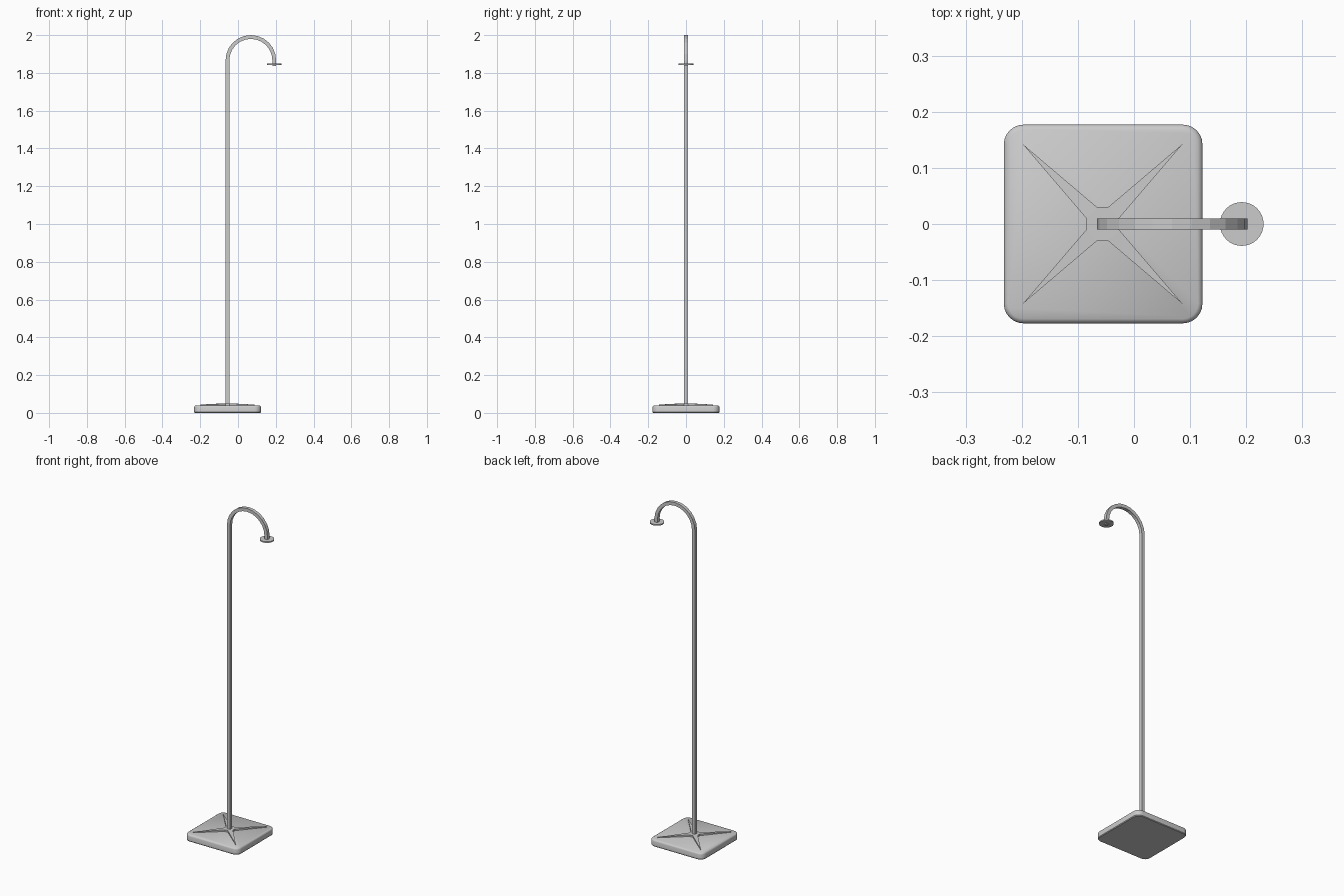
import bpy, bmesh, math
from mathutils import Vector

if "Cube" in bpy.data.objects:
    bpy.data.objects.remove(bpy.data.objects["Cube"])

CX = -0.055          # pole / base centre in x


def finish(name, bm, smooth=None):
    bmesh.ops.recalc_face_normals(bm, faces=bm.faces[:])
    me = bpy.data.meshes.new(name)
    bm.to_mesh(me)
    bm.free()
    ob = bpy.data.objects.new(name, me)
    bpy.context.collection.objects.link(ob)
    if smooth:
        bpy.ops.object.select_all(action='DESELECT')
        ob.select_set(True)
        bpy.context.view_layer.objects.active = ob
        bpy.ops.object.shade_smooth_by_angle(angle=math.radians(smooth))
    return ob


def loft(name, rings, smooth=None):
    """Skin a list of equal-length rings and cap both ends."""
    bm = bmesh.new()
    vs = [[bm.verts.new(p) for p in r] for r in rings]
    n = len(vs[0])
    for a, b in zip(vs, vs[1:]):
        for i in range(n):
            j = (i + 1) % n
            bm.faces.new((a[i], a[j], b[j], b[i]))
    bm.faces.new(vs[0])
    bm.faces.new(vs[-1])
    return finish(name, bm, smooth)


def rounded_square(half, radius, z, seg=6):
    pts = []
    for k, (sx, sy) in enumerate(((1, 1), (-1, 1), (-1, -1), (1, -1))):
        for i in range(seg + 1):
            a = math.pi / 2 * (k + i / seg)
            pts.append((CX + sx * (half - radius) + radius * math.cos(a),
                        sy * (half - radius) + radius * math.sin(a), z))
    return pts


# Base slab with rounded corners and softened edges
profile = [(0.174, 0.0), (0.177, 0.004), (0.177, 0.031),
           (0.175, 0.036), (0.169, 0.040)]
loft("base", [rounded_square(h, 0.035 - (0.177 - h), z) for h, z in profile], 35)

# Star-shaped foot: small raised cross with four tapering spikes
bm = bmesh.new()
outline = []
for sx, sy in ((1, 1), (-1, 1), (-1, -1), (1, -1)):
    trio = [(0.029, 0.010, 0.050), (0.143, 0.143, 0.044), (0.010, 0.030, 0.050)]
    if sx * sy < 0:
        trio.reverse()
    outline += [(CX - 0.001 + sx * x, sy * y, z) for x, y, z in trio]
top = [bm.verts.new(p) for p in outline]
low = [bm.verts.new((x, y, 0.037)) for x, y, z in outline]
n = len(top)
for i in range(n):
    j = (i + 1) % n
    bm.faces.new((low[i], low[j], top[j], top[i]))
for k in range(4):
    bm.faces.new(top[3 * k:3 * k + 3])
bm.faces.new([v for i, v in enumerate(top) if i % 3 != 1])
finish("foot_star", bm)

# Square tube: straight pole, half-circle hook, short drop
R, HX, HZ, W = 0.124, 0.068, 1.866, 0.010
path = [(HX - R, 0.038, 0.0)]
SEG = 12
for i in range(SEG + 1):
    t = math.pi * i / SEG
    path.append((HX - R * math.cos(t), HZ + R * math.sin(t), t))
path.append((HX + R, 1.836, math.pi))
rings = []
for x, z, t in path:
    out = Vector((-math.cos(t), 0, math.sin(t))) * W
    side = Vector((0, W, 0))
    c = Vector((x, 0, z))
    rings.append([c + out + side, c + out - side, c - out - side, c - out + side])
loft("pole_hook", rings)

# Round disc at the end of the hook
bm = bmesh.new()
bmesh.ops.create_cone(bm, cap_ends=True, segments=32, radius1=0.039,
                      radius2=0.039, depth=0.007)
bmesh.ops.translate(bm, verts=bm.verts[:], vec=(HX + R, 0, 1.845))
finish("hook_disc", bm, 35)
